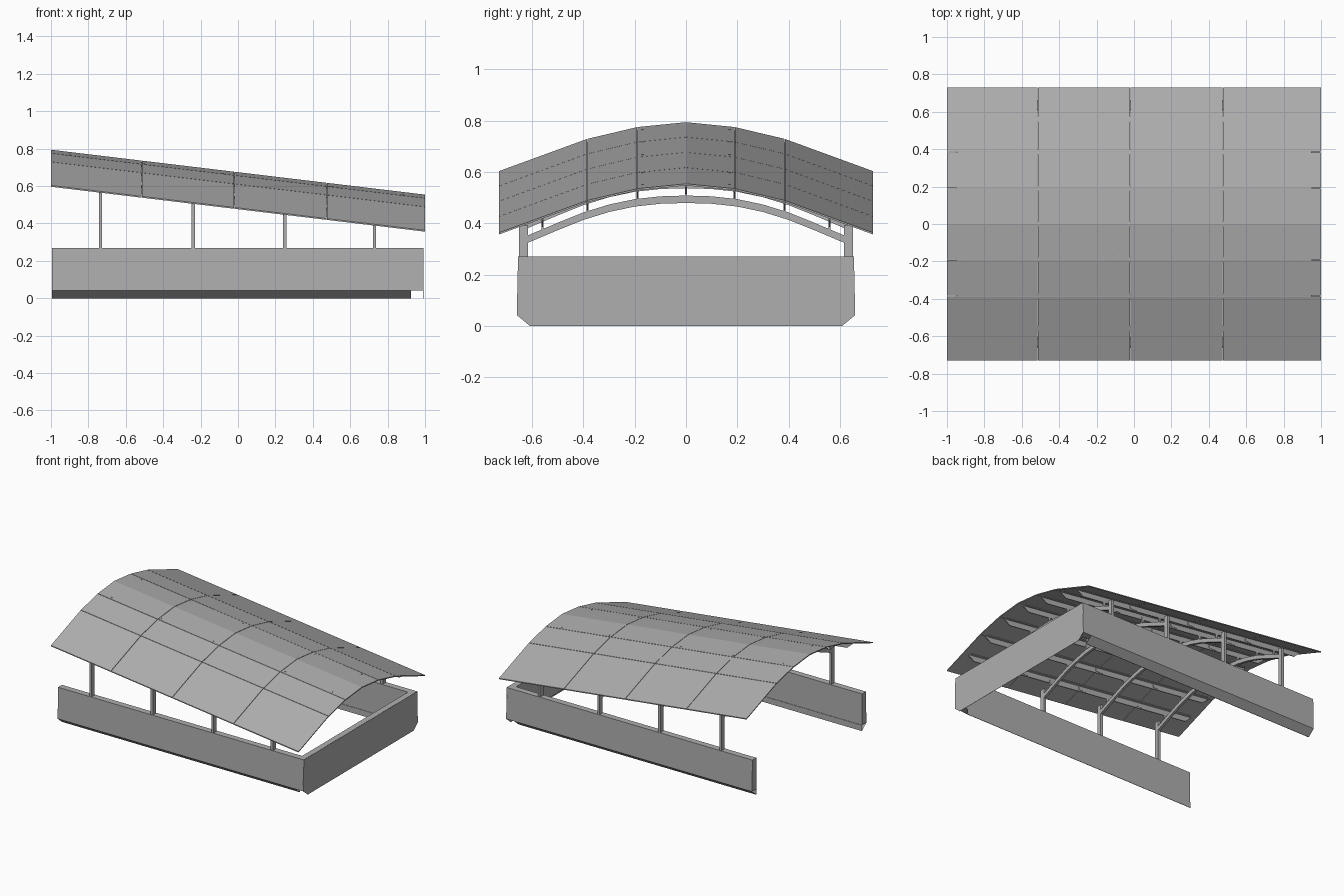
import bpy, bmesh

if "Cube" in bpy.data.objects:
    bpy.data.objects.remove(bpy.data.objects["Cube"])

SLOPE = -0.12
FOLDS = [(0, 0.674), (0.19, 0.655), (0.385, 0.609), (0.73, 0.483)]   # roof top at x = 0

# Mid grey finish shared by all parts
grey = bpy.data.materials.new("mid_grey")
grey.diffuse_color = (0.43, 0.43, 0.43, 1)
grey.use_nodes = True
grey.node_tree.nodes["Principled BSDF"].inputs["Base Color"].default_value = grey.diffuse_color


def mesh_object(name, verts, faces):
    mesh = bpy.data.meshes.new(name)
    mesh.from_pydata(verts, [], faces)
    bm = bmesh.new()
    bm.from_mesh(mesh)
    if len(faces) > 1:
        bmesh.ops.recalc_face_normals(bm, faces=bm.faces)
    bm.to_mesh(mesh)
    bm.free()
    mesh.materials.append(grey)
    ob = bpy.data.objects.new(name, mesh)
    bpy.context.collection.objects.link(ob)
    return ob


def loft(name, ring0, ring1):
    """Closed solid between two matching rings of points."""
    n = len(ring0)
    faces = [tuple(range(n)), tuple(range(n, 2 * n))]
    faces += [(i, (i + 1) % n, n + (i + 1) % n, n + i) for i in range(n)]
    return mesh_object(name, ring0 + ring1, faces)


def prism(name, profile, x0, x1, slope=0.0):
    """Extrude a (y, z) profile along x, optionally following the roof fall."""
    return loft(name, *[[(x, y, z + slope * x) for y, z in profile] for x in (x0, x1)])


def side_plate(name, profile, y0, y1):
    """Extrude an (x, z) profile along y."""
    return loft(name, *[[(x, y, z) for x, z in profile] for y in (y0, y1)])


def interp(table, y):
    y = abs(y)
    for (y0, z0), (y1, z1) in zip(table, table[1:]):
        if y <= y1:
            return z0 + (z1 - z0) * (y - y0) / (y1 - y0)
    return table[-1][1]


def roof_z(y, x=0.0):
    return interp(FOLDS, y) + SLOPE * x


# Roof panels: four bays by five strips, the middle strip folded at the ridge
T, G = 0.007, 0.0015
bays = [-1.0 - G, -0.515, -0.02, 0.475, 1.0 + G]
strips = [(-0.73, -0.385 - G), (-0.385 + G, -0.19 - G), (-0.19 + G, 0, 0.19 - G),
          (0.19 + G, 0.385 - G), (0.385 + G, 0.73)]
for x0, x1 in zip(bays, bays[1:]):
    for ys in strips:
        top = [(y, roof_z(y)) for y in ys]
        prism("roof_panel", top + [(y, z - T) for y, z in reversed(top)], x0 + G, x1 - G, SLOPE)

# Purlins under the roof with tapered ends
ARCH_X = (-0.735, -0.24, 0.25, 0.73)
PURLIN_Y = (-0.56, -0.385, -0.19, 0, 0.19, 0.385, 0.56)
for y in PURLIN_Y:
    z = roof_z(y) - T - 0.001
    line = [(-0.95, z), (0.95, z), (0.95, z - 0.012), (0.91, z - 0.042),
            (-0.91, z - 0.042), (-0.95, z - 0.012)]
    side_plate("purlin", [(px, pz + SLOPE * px) for px, pz in line], y - 0.003, y + 0.003)
    # Flange against the panels, tilted with the roof
    fl = [(yy, roof_z(yy) - T - d) for d in (0.0, 0.004) for yy in (y - 0.014, y + 0.014)]
    prism("purlin_flange", [fl[0], fl[1], fl[3], fl[2]], -0.945, 0.945, SLOPE)

# Arched frames: bent rib, two posts and cleats up to the purlins
half = [(0, 0.508), (0.1, 0.505), (0.2, 0.494), (0.3, 0.473), (0.4, 0.442), (0.5, 0.402), (0.63, 0.347)]
curve = [(-y, z) for y, z in reversed(half[1:])] + half
for ax in ARCH_X:
    lift = SLOPE * (ax - 0.73)
    rib = [(y, z + lift) for y, z in curve]
    prism("arch_rib", rib + [(y, z - 0.029) for y, z in reversed(rib)], ax - 0.009, ax + 0.009)
    for s in (-1, 1):
        prism("post", [(s * 0.617, 0.265), (s * 0.652, 0.265), (s * 0.652, 0.388 + lift),
                       (s * 0.617, 0.394 + lift)], ax - 0.009, ax + 0.009)
    for y in PURLIN_Y:
        lo, hi = interp(half, y) + lift - 0.005, roof_z(y, ax) - 0.03
        prism("cleat", [(y - 0.004, lo), (y + 0.004, lo), (y + 0.004, hi), (y - 0.004, hi)],
              ax - 0.009, ax + 0.009)

# Splice plates on the purlins at the panel seams
for sx in bays[1:-1]:
    for y in PURLIN_Y:
        z = roof_z(y, sx) - 0.016
        prism("splice_plate", [(y - 0.005, z), (y + 0.005, z), (y + 0.005, z - 0.026),
                               (y - 0.005, z - 0.026)], sx - 0.03, sx + 0.03)

# Panel bolts beside the crown strip
for x in (-0.9, -0.5, -0.08, 0.5, 0.88):
    for y in (-0.17, 0.17):
        bpy.ops.mesh.primitive_cylinder_add(vertices=8, radius=0.004, depth=0.003,
                                            location=(x, y, roof_z(y, x) + 0.001))
        bpy.context.object.name = "panel_bolt"
        bpy.context.object.data.materials.append(grey)

# Side walls, each with an inward sloping skirt sheet at the foot
for s in (-1, 1):
    prism("side_wall", [(s * 0.655, 0.27), (s * 0.66, 0.042), (s * 0.61, 0.042), (s * 0.61, 0.27)],
          -0.995, 0.988)
    side_plate("inner_board", [(-0.995, 0.042), (0.925, 0.042), (0.925, 0), (-0.995, 0)],
               s * 0.607, s * 0.61)
    skirt = [(-0.995, s * 0.66, 0.042), (0.925, s * 0.66, 0.042),
             (0.925, s * 0.61, 0), (-0.995, s * 0.61, 0)]
    mesh_object("wall_skirt", skirt, [(0, 1, 2, 3) if s > 0 else (3, 2, 1, 0)])
    if bpy.data.objects[-1] and bpy.context.collection.objects[-1].data.polygons[0].normal.z < 0:
        bpy.context.collection.objects[-1].data.flip_normals()

# End wall: deep upper beam and a thin face sheet reaching the ground
prism("end_wall", [(-0.61, 0.27), (0.61, 0.27), (0.61, 0.042), (-0.61, 0.042)], 0.945, 0.988)
prism("end_face_sheet", [(-0.655, 0.27), (0.655, 0.27), (0.66, 0.042), (0.61, 0.0),
                         (-0.61, 0.0), (-0.66, 0.042)], 0.9885, 0.9905)
